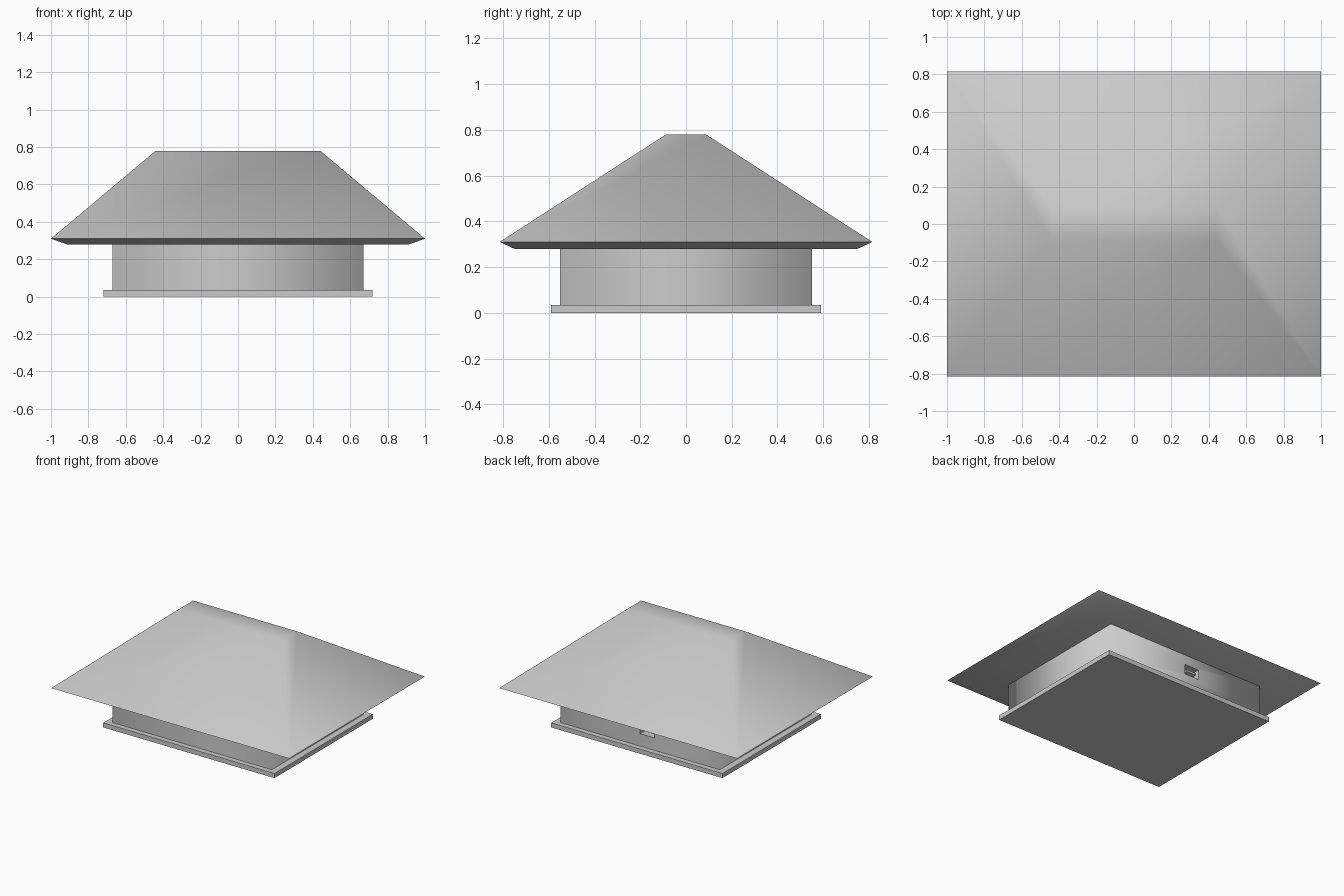
import bpy, bmesh
from math import radians

if "Cube" in bpy.data.objects:
    bpy.data.objects.remove(bpy.data.objects["Cube"])


def rect_loft(name, rings):
    """Closed solid skinned through rectangles (half_x, half_y, z), bottom to top."""
    bm = bmesh.new()
    loops = [[bm.verts.new((sx * hx, sy * hy, z))
              for sx, sy in ((-1, -1), (1, -1), (1, 1), (-1, 1))]
             for hx, hy, z in rings]
    bm.faces.new(loops[0][::-1])
    bm.faces.new(loops[-1])
    for a, b in zip(loops, loops[1:]):
        for i in range(4):
            j = (i + 1) % 4
            bm.faces.new((a[i], a[j], b[j], b[i]))
    return finish(name, bm)


def finish(name, bm):
    bmesh.ops.recalc_face_normals(bm, faces=bm.faces)
    mesh = bpy.data.meshes.new(name)
    bm.to_mesh(mesh)
    bm.free()
    obj = bpy.data.objects.new(name, mesh)
    bpy.context.collection.objects.link(obj)
    return obj


def smooth(obj, angle):
    bpy.ops.object.select_all(action='DESELECT')
    obj.select_set(True)
    bpy.context.view_layer.objects.active = obj
    bpy.ops.object.shade_smooth_by_angle(angle=radians(angle))


# Base slab
rect_loft("base_slab", [(0.72, 0.59, 0), (0.72, 0.59, 0.035)])

# Hipped roof with chamfered eaves and softened hips
roof = rect_loft("hipped_roof", [(0.915, 0.75, 0.28), (1.0, 0.815, 0.31),
                                 (0.44, 0.088, 0.78)])
smooth(roof, 60)

# Walls, with a small socket recessed in the back
WX, WY, Z0, Z1 = 0.67, 0.55, 0.035, 0.28
walls = rect_loft("walls", [(WX, WY, Z0), (WX, WY, Z1)])
bm = bmesh.new()
bm.from_mesh(walls.data)
back = next(f for f in bm.faces if f.normal.y > 0.9)
outer = list(back.verts)
bm.faces.remove(back)


def socket_ring(y):
    return [bm.verts.new((-0.06 + (0.06 if v.co.x > 0 else -0.06), y,
                          0.205 if v.co.z > 0.15 else 0.13)) for v in outer]


mouth, deep = socket_ring(WY), socket_ring(WY - 0.05)
for a, b in ((outer, mouth), (mouth, deep)):
    for i in range(4):
        j = (i + 1) % 4
        bm.faces.new((a[i], a[j], b[j], b[i]))
bm.faces.new(deep)
bmesh.ops.recalc_face_normals(bm, faces=bm.faces)
# Only the upright wall corners are shaded soft
for f in bm.faces:
    f.smooth = True
for e in bm.edges:
    a, b = e.verts
    upright = abs(a.co.x - b.co.x) < 1e-4 and abs(a.co.y - b.co.y) < 1e-4
    corner = upright and abs(abs(a.co.x) - WX) < 1e-3
    flat = len(e.link_faces) == 2 and e.calc_face_angle(0) < 0.1
    e.smooth = corner or flat
bm.to_mesh(walls.data)
bm.free()

# Contact tongue inside the socket
tongue = rect_loft("socket_tongue", [(0.04, 0.022, -0.008), (0.04, 0.022, 0.008)])
tongue.location = (-0.06, WY - 0.03, 0.168)
